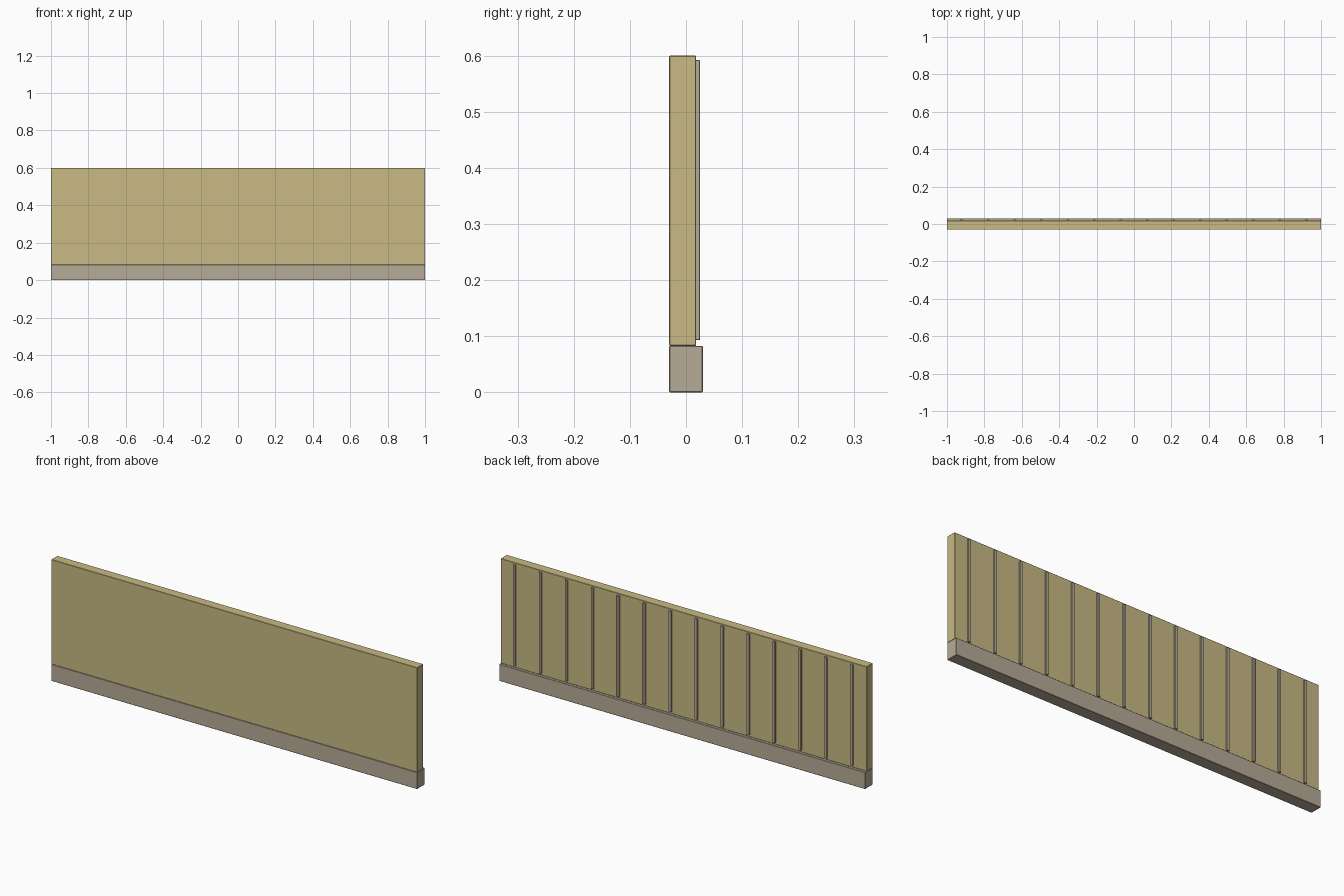
import bpy

if "Cube" in bpy.data.objects:
    bpy.data.objects.remove(bpy.data.objects["Cube"])


def material(name, color):
    m = bpy.data.materials.new(name)
    m.diffuse_color = (*color, 1)
    m.use_nodes = True
    m.node_tree.nodes["Principled BSDF"].inputs["Base Color"].default_value = m.diffuse_color
    return m


def box(name, lo, hi, mat, bevel=0.0):
    bpy.ops.mesh.primitive_cube_add(size=1, location=[(a + b) / 2 for a, b in zip(lo, hi)])
    ob = bpy.context.object
    ob.name = name
    ob.scale = [b - a for a, b in zip(lo, hi)]
    bpy.ops.object.transform_apply(location=False, rotation=False, scale=True)
    ob.data.materials.append(mat)
    if bevel:
        mod = ob.modifiers.new("soft_edges", 'BEVEL')
        mod.width = bevel
        mod.segments = 1
    return ob


tan = material("tan_panel", (0.58, 0.49, 0.23))
stone = material("base_grey", (0.47, 0.41, 0.31))

# Base rail and upright panel, flush at the front
box("base_rail", (-1, -0.03, 0), (1, 0.03, 0.083), stone, 0.0015)
box("wall_panel", (-1, -0.03, 0.083), (1, 0.018, 0.6), tan, 0.0015)

# Thin vertical battens across the back
COUNT, REACH, HALF_WIDTH = 14, 0.922, 0.007
for i in range(COUNT):
    x = -REACH + 2 * REACH * i / (COUNT - 1)
    box(f"back_batten_{i + 1}", (x - HALF_WIDTH, 0.016, 0.093),
        (x + HALF_WIDTH, 0.025, 0.592), stone, 0.001)
